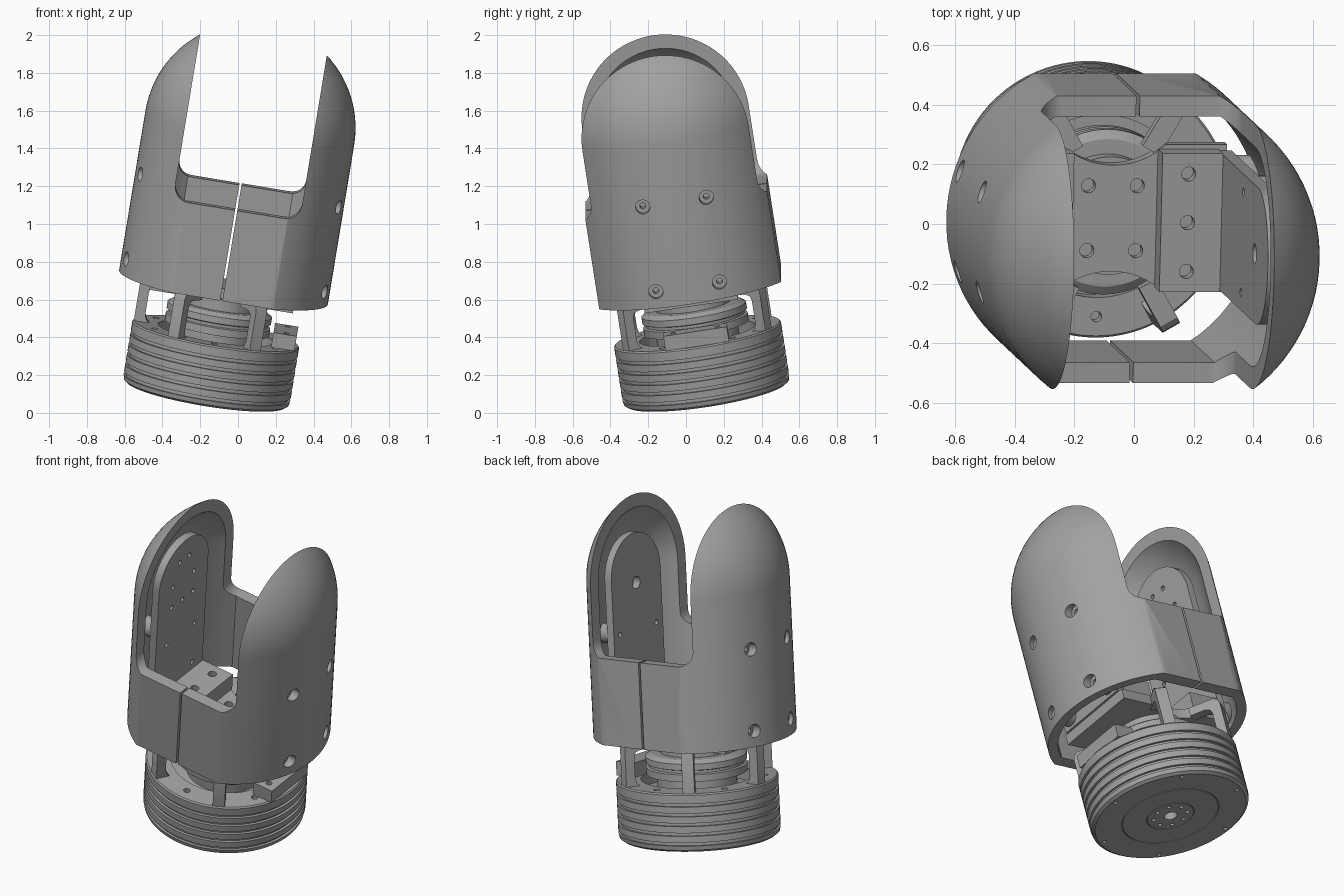
import bpy, bmesh
from math import sin, cos, pi, radians
from mathutils import Matrix, Vector

if "Cube" in bpy.data.objects:
    bpy.data.objects.remove(bpy.data.objects["Cube"])

grey = bpy.data.materials.new("machined_grey")
grey.use_nodes = True
COLOUR = (0.36, 0.36, 0.36, 1)
grey.diffuse_color = COLOUR
grey.node_tree.nodes["Principled BSDF"].inputs["Base Color"].default_value = COLOUR

# Tilted frame: parts are built upright, then leaned together
W = Vector((0.165, -0.155, 1)).normalized()
U = Vector((1, 0, -0.165)).normalized()
V = W.cross(U)
TILT = Matrix.Translation((-0.17, 0.11, 0.1)) @ Matrix((U, V, W)).transposed().to_4x4()
parts = []


def make(name, bm, part=True):
    bmesh.ops.remove_doubles(bm, verts=bm.verts, dist=1e-5)
    bmesh.ops.recalc_face_normals(bm, faces=bm.faces)
    mesh = bpy.data.meshes.new(name)
    bm.to_mesh(mesh)
    bm.free()
    mesh.materials.append(grey)
    obj = bpy.data.objects.new(name, mesh)
    bpy.context.scene.collection.objects.link(obj)
    if part:
        parts.append(obj)
    return obj


def lathe(name, profile, part=True, steps=96):
    """Revolve (radius, height) points around the main axis."""
    bm = bmesh.new()
    vs = [bm.verts.new((r, 0, z)) for r, z in profile]
    edges = [bm.edges.new((vs[i], vs[(i + 1) % len(vs)])) for i in range(len(vs))]
    bmesh.ops.spin(bm, geom=vs + edges, cent=(0, 0, 0), axis=(0, 0, 1),
                   angle=2 * pi, steps=steps, use_merge=True)
    bmesh.ops.dissolve_degenerate(bm, dist=1e-5, edges=bm.edges)
    return make(name, bm, part)


def prism(name, pts, axis, a, b, part=True):
    """Extrude a 2D outline along one axis from a to b."""
    def place(p, d):
        return {"x": (d, p[0], p[1]), "y": (p[0], d, p[1]), "z": (p[0], p[1], d)}[axis]
    bm = bmesh.new()
    low = [bm.verts.new(place(p, a)) for p in pts]
    high = [bm.verts.new(place(p, b)) for p in pts]
    bm.faces.new(low)
    bm.faces.new(high)
    n = len(pts)
    for i in range(n):
        j = (i + 1) % n
        bm.faces.new((low[i], low[j], high[j], high[i]))
    return make(name, bm, part)


def arc(cx, cy, r, start, end, n=16):
    return [(cx + r * cos(radians(start + (end - start) * i / n)),
             cy + r * sin(radians(start + (end - start) * i / n))) for i in range(n + 1)]


def rod(name, cx, cy, r, axis, a, b, part=True, n=24):
    return prism(name, arc(cx, cy, r, 0, 360, n)[:-1], axis, a, b, part)


def box(name, x, y, z, part=True):
    return prism(name, [(x[0], y[0]), (x[1], y[0]), (x[1], y[1]), (x[0], y[1])], "z", *z, part)


def cut(obj, cutter, op="DIFFERENCE"):
    mod = obj.modifiers.new("cut", "BOOLEAN")
    mod.operation, mod.solver, mod.object = op, "EXACT", cutter
    bpy.context.view_layer.objects.active = obj
    bpy.ops.object.modifier_apply(modifier=mod.name)
    bpy.data.objects.remove(cutter)


def drill(obj, spots, r, axis, a, b):
    for x, y in spots:
        cut(obj, rod("drill", x, y, r, axis, a, b, False, 20))


def ring_spots(r, n, start=0):
    return [(r * cos(radians(start) + 2 * pi * i / n),
             r * sin(radians(start) + 2 * pi * i / n)) for i in range(n)]


# Outer shell: hollow capsule with flat front and back, split into two fingers
def capsule(name, r, bottom, flat, part):
    body = lathe(name, [(0, bottom)] + [(r, bottom)] + arc(0, 1.445, r, 0, 90, 24), part)
    cut(body, box("flats", (-1, 1), (-flat, flat), (0, 3), False), "INTERSECT")
    return body


shell = capsule("gripper_shell", 0.56, 0.58, 0.487, True)
cut(shell, capsule("cavity", 0.503, 0.5, 0.417, False))
channel = [(-0.34, 2.2)] + arc(-0.26, 1.15, 0.08, 180, 270, 8) + arc(0.26, 1.15, 0.08, 270, 360, 8) + [(0.34, 2.2)]
cut(shell, prism("channel", channel, "y", -0.8, 0.8, False))
cut(shell, box("split", (-0.006, 0.006), (-0.8, 0.8), (0.4, 1.2), False))

# Counterbored screw holes in the shell, with standoffs and pads behind them
screws = [(y, z) for y in (-0.17, 0.17) for z in (0.67, 1.13)]
outline = [(-0.23, 0.6), (0.23, 0.6)] + arc(0, 1.44, 0.23, 0, 180, 32)
for side, s in (("left", 1), ("right", -1)):
    drill(shell, screws, 0.038, "x", s * 0.45, s * 0.7)
    for i, (y, z) in enumerate(screws):
        post = rod(f"{side}_standoff_{i}", y, z, 0.055, "x", s * 0.39, s * 0.495)
        drill(post, [(y, z)], 0.016, "x", s * 0.44, s * 0.6)
    pad = prism(f"{side}_finger_pad", outline, "x", s * 0.355, s * 0.4)
    if s > 0:
        drill(pad, [(0, 1.39)], 0.035, "x", 0.3, 0.5)
        small = screws
    else:
        small = [(y * k, z) for y, z in ((0.045, 1.54), (0.1, 1.4), (0.1, 1.26), (0.13, 1.02), (0.13, 0.75))
                 for k in (-1, 1)] + [(0, 1.26)]
    drill(pad, small, 0.014, "x", s * 0.3, s * 0.388)

# Palm plate with scooped front and back edges
palm = box("palm_plate", (-0.385, 0.385), (-0.25, 0.25), (0.54, 0.6))
for s in (-1, 1):
    cut(palm, rod("scoop", 0, s * 0.44, 0.26, "z", 0.4, 0.8, False, 64))
drill(palm, [(x, y) for x in (-0.083, 0.083) for y in (-0.11, 0.11)], 0.024, "z", 0.56, 0.7)

# Pad mounting blocks on the palm
for side, s in (("left", 1), ("right", -1)):
    lo, hi = sorted((s * 0.15, s * 0.355))
    block = box(f"{side}_pad_mount", (lo, hi), (-0.235, 0.235), (0.6, 0.7))
    drill(block, [(s * 0.24, y) for y in (-0.165, 0, 0.165)], 0.024, "z", 0.65, 0.8)

# Grooved base drum
drum = [(0, 0), (0.425, 0), (0.442, 0.012)]
for z in (0.045, 0.1, 0.155, 0.21, 0.265):
    drum += [(0.447, z - 0.009), (0.433, z - 0.009), (0.433, z + 0.009), (0.447, z + 0.009)]
drum += [(0.447, 0.322), (0.44, 0.33), (0.31, 0.33), (0.31, 0.26), (0, 0.26)]
base = lathe("base_drum", drum)
drill(base, ring_spots(0.375, 6, 30), 0.018, "z", 0.28, 0.4)
drill(base, ring_spots(0.4, 6), 0.011, "z", -0.1, 0.03)
drill(base, ring_spots(0.095, 8), 0.012, "z", -0.1, 0.03)
drill(base, [(0, 0)], 0.038, "z", -0.1, 0.1)
for r in (0.13, 0.27):
    cut(base, lathe("seam", [(r, -0.02), (r + 0.005, -0.02), (r + 0.005, 0.008), (r, 0.008)], False, 64))

# Stepped wrist hub
hub = [(0, 0.25), (0.22, 0.25), (0.22, 0.36), (0.28, 0.36), (0.28, 0.4), (0.265, 0.405), (0.265, 0.42),
       (0.28, 0.425), (0.28, 0.46), (0.25, 0.48), (0.2, 0.48), (0.2, 0.545), (0, 0.545)]
lathe("wrist_hub", hub, steps=64)

# Cage legs around the hub, leaving one side open
leg_outline = [(0.35, 0.32), (0.44, 0.32), (0.44, 0.54), (0.432, 0.565), (0.41, 0.58), (0.26, 0.58),
               (0.26, 0.53), (0.35, 0.53), (0.375, 0.52), (0.385, 0.495), (0.385, 0.37), (0.375, 0.345)]
for i in range(1, 6):
    leg = prism(f"cage_leg_{i}", leg_outline, "y", -0.033, 0.033)
    leg.data.transform(Matrix.Rotation(i * pi / 3, 4, "Z"))

# Connector pad on the open side
connector = box("connector_pad", (0.3, 0.425), (-0.17, 0.17), (0.33, 0.41))
drill(connector, [(0.37, -0.12), (0.37, 0.12)], 0.016, "z", 0.37, 0.5)

# Shade and lean everything
for obj in parts:
    bpy.ops.object.select_all(action="DESELECT")
    obj.select_set(True)
    bpy.context.view_layer.objects.active = obj
    bpy.ops.object.shade_smooth_by_angle(angle=radians(30))
    obj.matrix_world = TILT
